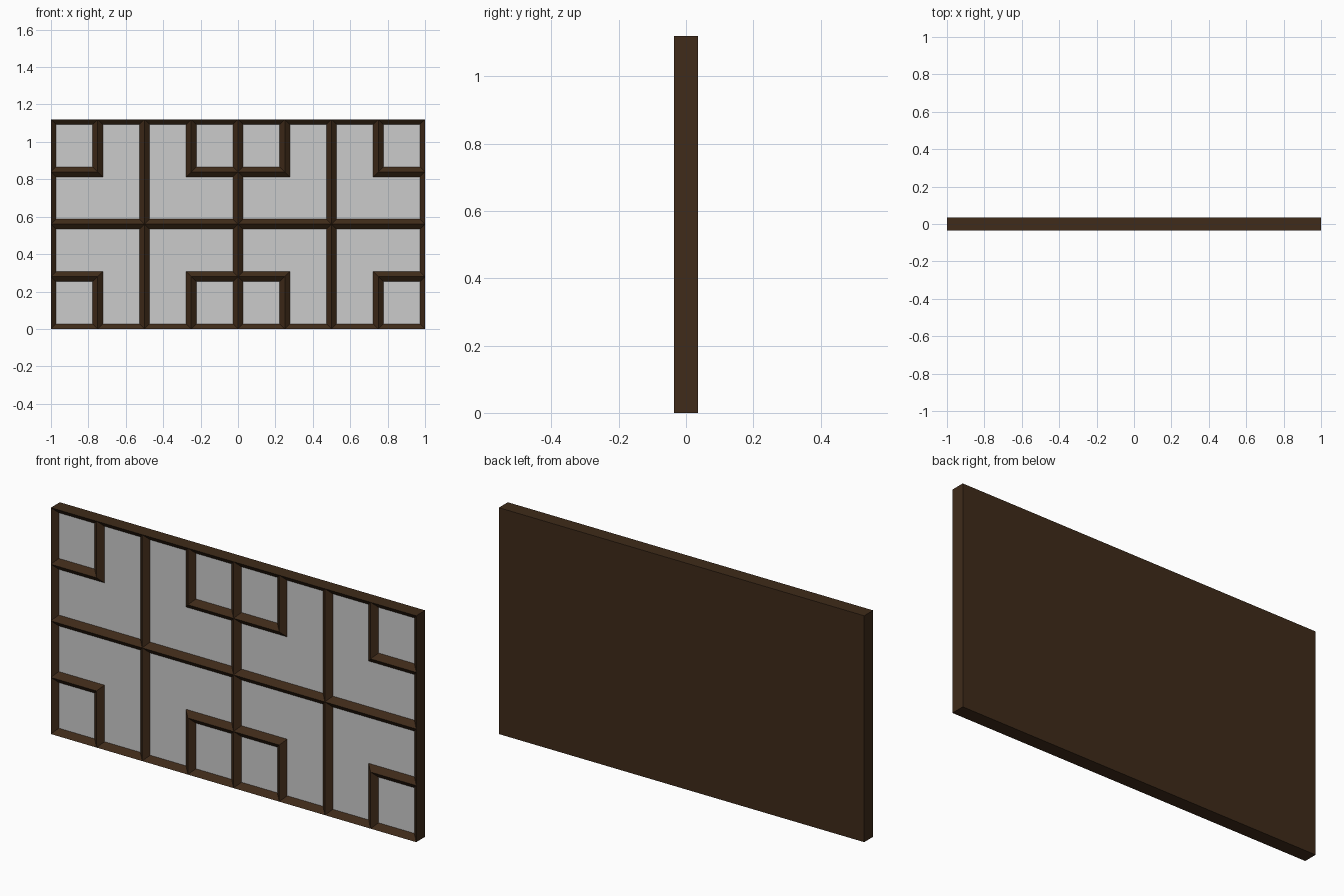
import bpy, bmesh
from mathutils import Vector

if "Cube" in bpy.data.objects:
    bpy.data.objects.remove(bpy.data.objects["Cube"])

H, FRONT, BACK = 1.12, -0.035, 0.035
RIDGE, DEPTH = 0.027, 0.024      # half width of a bar, recess of the panes

wood = bpy.data.materials.new("dark_wood")
wood.diffuse_color = (0.05, 0.024, 0.01, 1)
wood.use_nodes = True
wood.node_tree.nodes["Principled BSDF"].inputs["Base Color"].default_value = wood.diffuse_color


def inset(poly, w):
    """Inset a counter-clockwise right-angled outline by w."""
    pts = [Vector(p) for p in poly]
    out = []
    for i, p in enumerate(pts):
        a = (p - pts[i - 1]).normalized()
        b = (pts[(i + 1) % len(pts)] - p).normalized()
        out.append(p + w * Vector((-a.y - b.y, a.x + b.x)))
    return pts, out


def finish(bm, name, mat=None):
    me = bpy.data.meshes.new(name)
    bm.to_mesh(me)
    bm.free()
    ob = bpy.data.objects.new(name, me)
    bpy.context.collection.objects.link(ob)
    if mat:
        me.materials.append(mat)
    return ob


# One tile: a small corner square and the L-shaped field around it
SQUARE = [(0, 0), (.25, 0), (.25, H / 4), (0, H / 4)]
ELL = [(.25, 0), (.5, 0), (.5, H / 2), (0, H / 2), (0, H / 4), (.25, H / 4)]

frame, panes = bmesh.new(), bmesh.new()


def face(bm, coords, flip):
    bm.faces.new([bm.verts.new(c) for c in (coords[::-1] if flip else coords)])


# Tiles mirrored left-right and top-bottom
for x0, sx in ((-1, 1), (0, -1), (0, 1), (1, -1)):
    for z0, sz in ((0, 1), (H, -1)):
        flip = sx * sz < 0
        for shape in (SQUARE, ELL):
            outer, inner = inset(shape, RIDGE)
            o = [(x0 + sx * p.x, FRONT, z0 + sz * p.y) for p in outer]
            n = [(x0 + sx * p.x, FRONT + DEPTH, z0 + sz * p.y) for p in inner]
            face(panes, n, flip)
            for i in range(len(o)):
                j = (i + 1) % len(o)
                face(frame, [o[i], o[j], n[j], n[i]], flip)

# Outer sides and solid back
rim = [(-1, 0), (1, 0), (1, H), (-1, H)]
for i in range(4):
    (xa, za), (xb, zb) = rim[i], rim[(i + 1) % 4]
    face(frame, [(xa, FRONT, za), (xa, BACK, za), (xb, BACK, zb), (xb, FRONT, zb)], False)
face(frame, [(x, BACK, z) for x, z in rim], True)

bmesh.ops.remove_doubles(frame, verts=frame.verts, dist=1e-5)
finish(frame, "lattice_frame", wood)
finish(panes, "window_panes")
